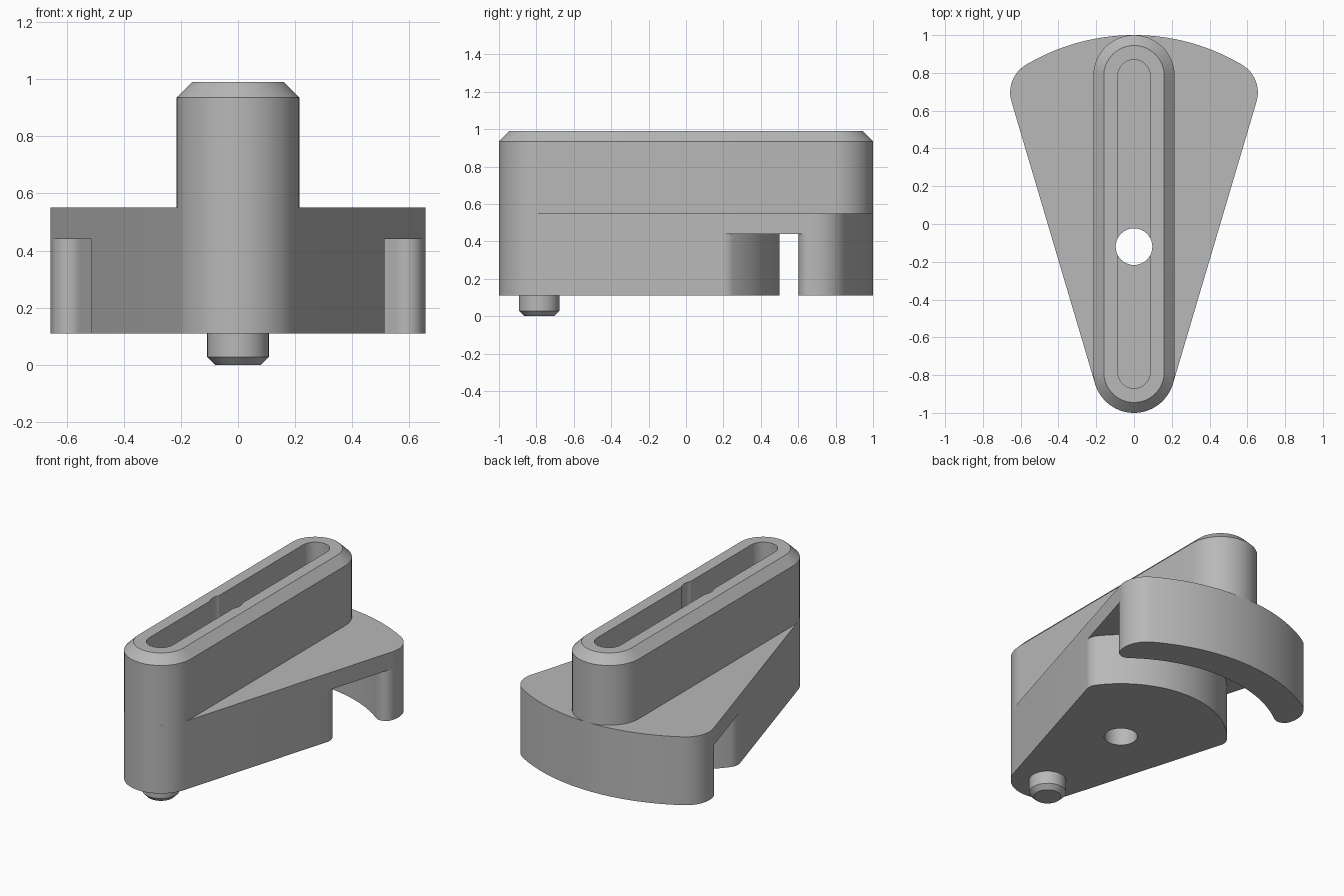
import bpy, bmesh
from math import sin, cos, pi, radians, sqrt, atan2
from mathutils import Vector

if "Cube" in bpy.data.objects:
    bpy.data.objects.remove(bpy.data.objects["Cube"], do_unlink=True)

grey = bpy.data.materials.new("plain grey")
grey.use_nodes = True
grey.diffuse_color = (0.48, 0.48, 0.48, 1)
grey.node_tree.nodes["Principled BSDF"].inputs["Base Color"].default_value = grey.diffuse_color

HUB = Vector((0, -0.12))       # centre of the hole and of all the arcs
NOSE = Vector((0, -0.785))     # centre of the rounded nose
NOSE_R = 0.215
TILT = radians(16.5)           # lean of the wedge sides
BASE, SHELF, DECK, CHAMFER, TOP = 0.11, 0.44, 0.55, 0.935, 0.99


def arc(c, r, a0, a1, n):
    return [Vector((c[0] + r * cos(a0 + (a1 - a0) * i / n),
                    c[1] + r * sin(a0 + (a1 - a0) * i / n))) for i in range(n + 1)]


def corner(r, rho):
    """Centre of a fillet touching the wedge side, at distance rho from the hub."""
    start = NOSE + Vector((cos(TILT), -sin(TILT))) * (NOSE_R - r)
    along = Vector((sin(TILT), cos(TILT)))
    rel = start - HUB
    b = rel.dot(along)
    c = start + along * (-b + sqrt(b * b - rel.dot(rel) + rho * rho))
    return c, atan2(c.y - HUB.y, c.x - HUB.x)


def mirrored(half):
    pts = half + [Vector((-p.x, p.y)) for p in reversed(half)]
    return [p for i, p in enumerate(pts) if (p - pts[i - 1]).length > 1e-5]


def rounded_end(r, big_r):
    """Fillet on the wedge side running into an arc about the hub."""
    c, a = corner(r, big_r - r)
    return arc(c, r, -TILT, a, 12) + arc(HUB, big_r, a, pi / 2, 24)[1:]


def stadium(r):
    return mirrored(arc(NOSE, r, -pi / 2, 0, 14) + arc(-NOSE, r, 0, pi / 2, 14))


def loft(name, levels, closed=False):
    """Skin stacked outlines; either cap the ends or join last to first."""
    bm = bmesh.new()
    rings = [[bm.verts.new((p.x, p.y, z)) for p in pts] for pts, z in levels]
    n = len(rings[0])
    pairs = list(zip(rings, rings[1:]))
    if closed:
        pairs.append((rings[-1], rings[0]))
    else:
        bm.faces.new(rings[0][::-1])
        bm.faces.new(rings[-1])
    for lo, hi in pairs:
        for i in range(n):
            j = (i + 1) % n
            bm.faces.new((lo[i], lo[j], hi[j], hi[i]))
    bmesh.ops.recalc_face_normals(bm, faces=bm.faces)
    mesh = bpy.data.meshes.new(name)
    bm.to_mesh(mesh)
    bm.free()
    mesh.materials.append(grey)
    obj = bpy.data.objects.new(name, mesh)
    bpy.context.collection.objects.link(obj)
    return obj


def activate(obj):
    bpy.ops.object.select_all(action='DESELECT')
    obj.select_set(True)
    bpy.context.view_layer.objects.active = obj


# Fan-shaped plate and the shorter wedge beneath it
nose = arc(NOSE, NOSE_R, -pi / 2, -TILT, 14)
plate = mirrored(nose + rounded_end(0.17, 1.12))
wedge = mirrored(nose + rounded_end(0.08, 0.62))
fan_plate = loft("fan_plate", [(plate, SHELF), (plate, DECK)])
lower_wedge = loft("lower_wedge", [(wedge, BASE), (wedge, SHELF)])

# Curved skirt hanging under the rear edge
inner_r, tip_r = 0.92, 0.06
tip, tip_a = corner(tip_r, inner_r + tip_r)
skirt = mirrored(arc(HUB, inner_r, pi / 2, tip_a, 24)
                 + arc(tip, tip_r, tip_a - pi, -TILT, 12)[1:]
                 + rounded_end(0.17, 1.12))
rear_skirt = loft("rear_skirt", [(skirt, BASE), (skirt, SHELF)])

# Long slotted handle with a chamfered rim
handle = loft("slotted_handle", [
    (stadium(NOSE_R), DECK), (stadium(NOSE_R), CHAMFER), (stadium(0.16), TOP),
    (stadium(0.085), TOP), (stadium(0.085), DECK)], closed=True)


# Locating pin under the nose
def circle(c, r):
    return arc(c, r, 0, 2 * pi, 40)[:-1]


pin = loft("locating_pin", [(circle(NOSE, 0.08), 0), (circle(NOSE, 0.108), 0.028),
                            (circle(NOSE, 0.108), BASE)])

# Round hole through the whole body
cutter = loft("hole_cutter", [(circle(HUB, 0.097), -0.1), (circle(HUB, 0.097), 1.2)])
cutter.hide_render = True
for part in (fan_plate, lower_wedge, handle):
    activate(part)
    cut = part.modifiers.new("hole", 'BOOLEAN')
    cut.operation = 'DIFFERENCE'
    cut.solver = 'EXACT'
    cut.object = cutter
    bpy.ops.object.modifier_apply(modifier=cut.name)
bpy.data.objects.remove(cutter, do_unlink=True)

for part in (fan_plate, lower_wedge, rear_skirt, handle, pin):
    activate(part)
    bpy.ops.object.shade_smooth_by_angle(angle=radians(30))
